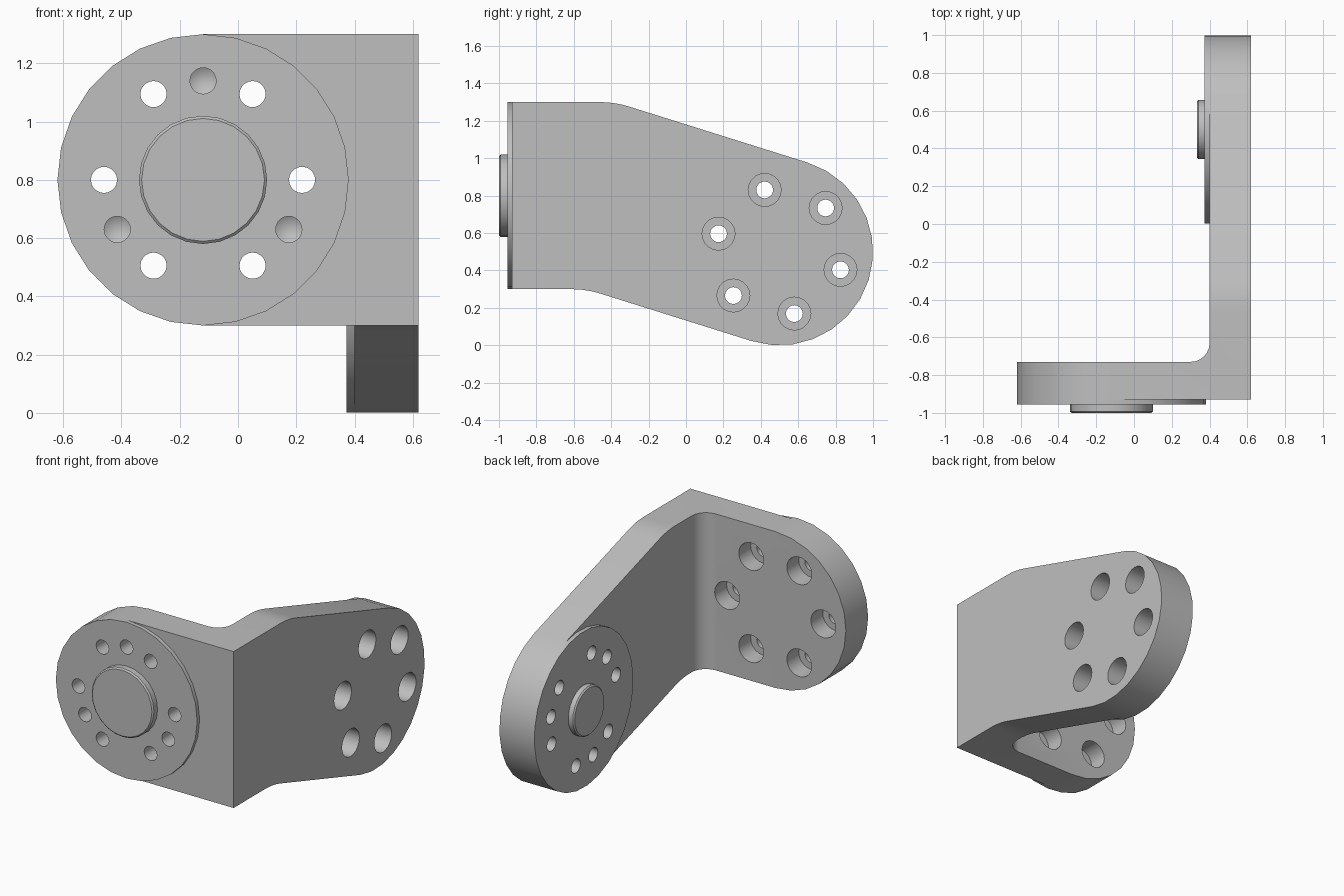
import bpy, bmesh
from math import sin, cos, radians
from mathutils import Vector

cube = bpy.data.objects.get("Cube")
if cube:
    bpy.data.objects.remove(cube, do_unlink=True)

grey = bpy.data.materials.new("plain grey")
grey.use_nodes = True
COLOUR = (0.52, 0.52, 0.52, 1)
grey.diffuse_color = COLOUR
grey.node_tree.nodes["Principled BSDF"].inputs["Base Color"].default_value = COLOUR

R = 0.5                  # radius of both rounded ends
FRONT = (-0.12, 0.8)     # joint centre on the front plate (x, z)
SIDE = (0.5, 0.5)        # joint centre on the side plate (y, z)
TILT = 17.4              # downward slope of the side plate
BOLT, HOLE, BORE = 0.34, 0.045, 0.088


def place(axis, u, v, t):
    return Vector({"x": (t, u, v), "y": (u, t, v), "z": (u, v, t)}[axis])


def arc(c, r, a0, a1, n):
    angles = [radians(a0 + (a1 - a0) * i / n) for i in range(n + 1)]
    return [(c[0] + r * cos(a), c[1] + r * sin(a)) for a in angles]


def finish(name, bm):
    bmesh.ops.recalc_face_normals(bm, faces=bm.faces)
    mesh = bpy.data.meshes.new(name)
    bm.to_mesh(mesh)
    bm.free()
    mesh.materials.append(grey)
    obj = bpy.data.objects.new(name, mesh)
    bpy.context.collection.objects.link(obj)
    return obj


def prism(name, axis, points, t0, t1):
    bm = bmesh.new()
    face = bm.faces.new([bm.verts.new(place(axis, u, v, t0)) for u, v in points])
    out = bmesh.ops.extrude_face_region(bm, geom=[face])
    move = place(axis, 0, 0, t1 - t0)
    bmesh.ops.translate(bm, vec=move, verts=[e for e in out["geom"] if isinstance(e, bmesh.types.BMVert)])
    return finish(name, bm)


def lathe(bm, axis, centre, profile, sides, start=0):
    """Closed turned solid from (radius, position) pairs; a zero radius ends in a point."""
    rings = []
    for r, t in profile:
        pts = arc(centre, r, start, start + 360, sides)[:-1] if r else [centre]
        rings.append([bm.verts.new(place(axis, u, v, t)) for u, v in pts])
    for a, b in zip(rings, rings[1:]):
        for i in range(sides):
            j = (i + 1) % sides
            bm.faces.new((a[i], a[j], b[0]) if len(b) == 1 else (a[i], a[j], b[j], b[i]))
    for ring in (rings[0], rings[-1]):
        if len(ring) > 1:
            bm.faces.new(ring)


def turned(name, *args):
    bm = bmesh.new()
    lathe(bm, *args)
    return finish(name, bm)


def boolean(obj, cutter, operation):
    mod = obj.modifiers.new(operation.lower(), "BOOLEAN")
    mod.operation, mod.solver, mod.object = operation, "EXACT", cutter
    bpy.context.view_layer.objects.active = obj
    bpy.ops.object.modifier_apply(modifier=mod.name)


def rounded(before, corner, after, n=6):
    """Soft bend between two straight edges."""
    a, b, c = Vector(before), Vector(corner), Vector(after)
    return [tuple(a * (1 - s) ** 2 + b * 2 * s * (1 - s) + c * s * s) for s in (i / n for i in range(n + 1))]


# Angled bracket: plan outline trimmed by the side and front outlines
plan = [(-0.8, -0.93), (0.62, -0.93), (0.62, 1.1), (0.4, 1.1)]
plan += arc((0.3, -0.63), 0.1, 0, -90, 6) + [(-0.8, -0.73)]
bracket = prism("angled_bracket", "z", plan, -0.2, 1.5)

dy, dz = 0.08 * cos(radians(TILT)), 0.08 * sin(radians(TILT))
side_outline = [(-1.1, 0.3), (-1.1, 1.3)]
side_outline += rounded((-0.46, 1.3), (-0.38, 1.3), (-0.38 + dy, 1.3 - dz))
side_outline += arc(SIDE, R, 90 - TILT, -90 - TILT, 14)
side_outline += rounded((-0.533 + dy, 0.3 - dz), (-0.533, 0.3), (-0.613, 0.3))
side_trim = prism("side_trim", "x", side_outline, -1, 1)

front_outline = arc(FRONT, R, 90, 270, 14) + [(0.1, -0.1), (0.8, -0.1), (0.8, 1.4)]
front_trim = prism("front_trim", "y", front_outline, -1.3, 1.3)

for trim in (side_trim, front_trim):
    boolean(bracket, trim, "INTERSECT")

# Raised round flanges and chamfered centre bosses
front_flange = turned("front_flange", "y", FRONT, [(R, -0.93), (R, -0.955)], 28)
side_flange = turned("side_flange", "x", SIDE, [(R, 0.4), (R, 0.373)], 28, 90 - TILT)
front_boss = turned("front_boss", "y", FRONT, [(0.22, -0.955), (0.22, -0.992), (0.211, -1.0)], 24)
side_boss = turned("side_boss", "x", SIDE, [(0.157, 0.373), (0.157, 0.341), (0.149, 0.333)], 24)


def hole_cutters(name, axis, centre, face, back, sign, through_angle, blind_angle):
    """Six counterbored through holes and three blind holes with drilled points."""
    bm = bmesh.new()
    floor = back - sign * 0.12
    start = face - sign * 0.1
    through = [(HOLE, start), (HOLE, floor), (BORE, floor), (BORE, back + sign * 0.1)]
    blind = [(HOLE, start), (HOLE, face + sign * 0.1), (0, face + sign * 0.127)]
    for profile, first, count in ((through, through_angle, 6), (blind, blind_angle, 3)):
        for c in arc(centre, BOLT, first, first + 360, count)[:-1]:
            lathe(bm, axis, c, profile, 20)
    obj = finish(name, bm)
    obj.hide_render = True
    return obj


front_holes = hole_cutters("front_holes", "y", FRONT, -0.955, -0.73, 1, 0, 90)
side_holes = hole_cutters("side_holes", "x", SIDE, 0.373, 0.62, 1, 43.5, 13.5)

for holes, flange in ((front_holes, front_flange), (side_holes, side_flange)):
    boolean(bracket, holes, "DIFFERENCE")
    boolean(flange, holes, "DIFFERENCE")

for helper in (side_trim, front_trim, front_holes, side_holes):
    bpy.data.objects.remove(helper, do_unlink=True)

# Smooth round walls, crisp edges
bpy.ops.object.select_all(action="DESELECT")
for part in (bracket, front_flange, side_flange, front_boss, side_boss):
    part.select_set(True)
bpy.context.view_layer.objects.active = bracket
bpy.ops.object.shade_smooth_by_angle(angle=radians(30))
